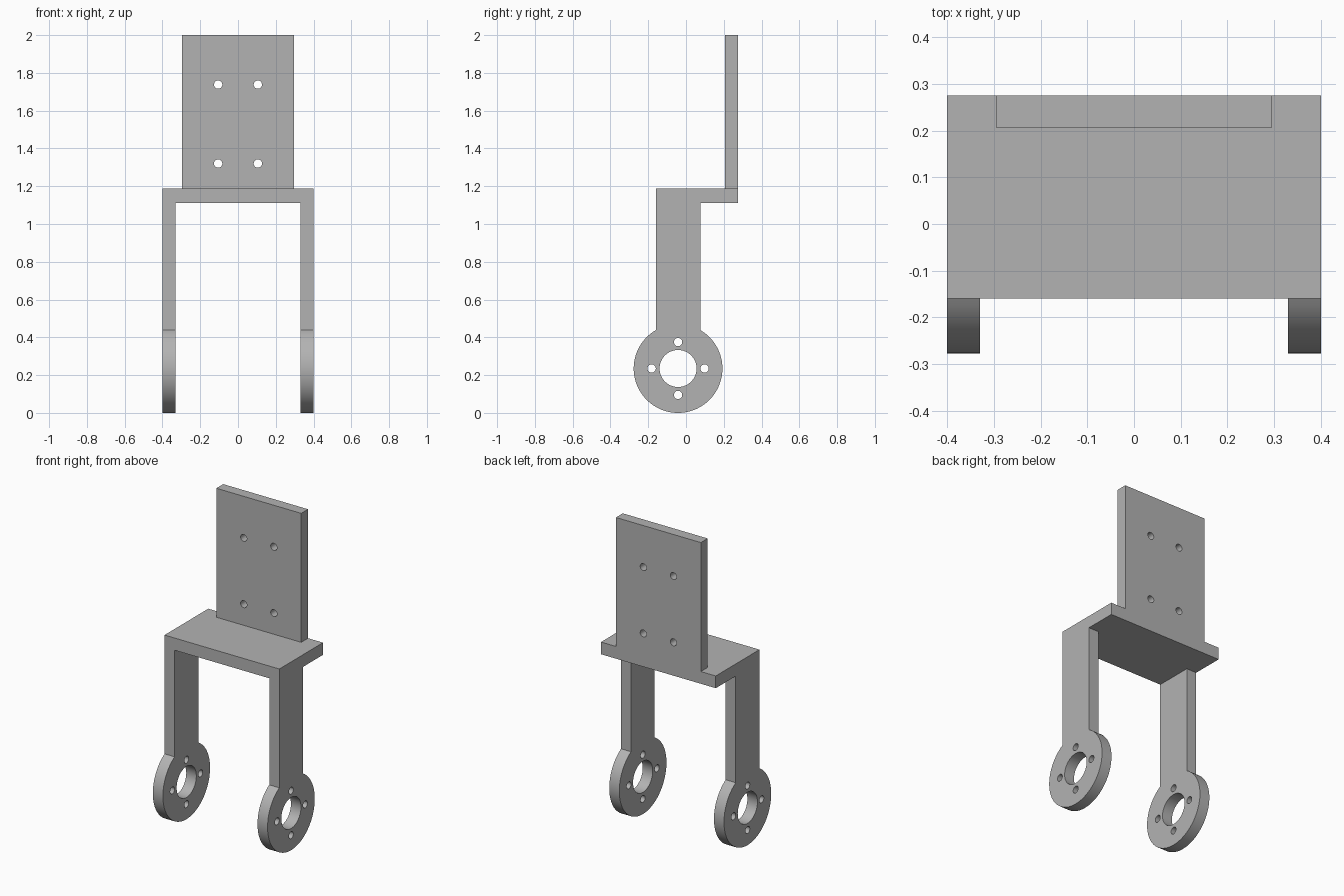
import bpy, bmesh
from math import sin, cos, pi, asin, radians
from mathutils import Vector

cube = bpy.data.objects.get("Cube")
if cube:
    bpy.data.objects.remove(cube, do_unlink=True)

grey = bpy.data.materials.new("plain grey")
grey.use_nodes = True
COLOR = (0.45, 0.45, 0.45, 1)
grey.diffuse_color = COLOR
grey.node_tree.nodes["Principled BSDF"].inputs["Base Color"].default_value = COLOR


def add_prism(bm, points, direction):
    """Extrude a closed outline along a direction."""
    face = bm.faces.new([bm.verts.new(p) for p in points])
    new = bmesh.ops.extrude_face_region(bm, geom=[face])["geom"]
    verts = [v for v in new if isinstance(v, bmesh.types.BMVert)]
    bmesh.ops.translate(bm, verts=verts, vec=direction)


def finish(bm, name):
    bmesh.ops.recalc_face_normals(bm, faces=bm.faces)
    mesh = bpy.data.meshes.new(name)
    bm.to_mesh(mesh)
    bm.free()
    mesh.materials.append(grey)
    obj = bpy.data.objects.new(name, mesh)
    bpy.context.collection.objects.link(obj)
    return obj


def box(name, low, high):
    bm = bmesh.new()
    (x0, y0, z0), (x1, y1, z1) = low, high
    add_prism(bm, [(x0, y0, z0), (x1, y0, z0), (x1, y1, z0), (x0, y1, z0)],
              (0, 0, z1 - z0))
    return finish(bm, name)


def drill(obj, holes, axis):
    """Cut round holes, given as (centre, radius), along the x or y axis."""
    bm = bmesh.new()
    along = Vector((1, 0, 0)) if axis == "x" else Vector((0, 1, 0))
    side = Vector((0, 1, 0)) if axis == "x" else Vector((1, 0, 0))
    up = Vector((0, 0, 1))
    for centre, radius in holes:
        n = 64 if radius > 0.05 else 32
        start = Vector(centre) - along * 0.1
        ring = [start + radius * (side * cos(2 * pi * i / n) + up * sin(2 * pi * i / n))
                for i in range(n)]
        add_prism(bm, ring, along * 0.2)
    cutter = finish(bm, obj.name + "_hole_cutter")
    mod = obj.modifiers.new("holes", "BOOLEAN")
    mod.operation = "DIFFERENCE"
    mod.solver = "EXACT"
    mod.object = cutter
    bpy.context.view_layer.objects.active = obj
    bpy.ops.object.modifier_apply(modifier=mod.name)
    bpy.data.objects.remove(cutter, do_unlink=True)


def smooth(obj):
    bpy.ops.object.select_all(action="DESELECT")
    obj.select_set(True)
    bpy.context.view_layer.objects.active = obj
    bpy.ops.object.shade_smooth_by_angle(angle=radians(25))


# Horizontal shelf and upright back plate
FRONT, BACK, SHELF_LOW, SHELF_TOP = -0.16, 0.275, 1.11, 1.187
box("shelf", (-0.4, FRONT, SHELF_LOW), (0.4, BACK, SHELF_TOP))
back = box("back_plate", (-0.296, 0.207, SHELF_TOP), (0.296, BACK, 2))
drill(back, [((x, 0.24, z), 0.022) for x in (-0.105, 0.105) for z in (1.32, 1.738)], "y")
smooth(back)

# Legs: a straight bar flowing into a drilled round flange
RADIUS, HALF, CY = 0.235, 0.118, -0.042
gap = asin(HALF / RADIUS)
STEPS = 72
for name, x in (("left_leg", 0.33), ("right_leg", -0.4)):
    outline = [(x, CY + HALF, SHELF_LOW), (x, CY - HALF, SHELF_LOW)]
    for i in range(STEPS + 1):
        a = gap + (2 * pi - 2 * gap) * i / STEPS
        outline.append((x, CY - RADIUS * sin(a), RADIUS + RADIUS * cos(a)))
    bm = bmesh.new()
    add_prism(bm, outline, (0.07, 0, 0))
    leg = finish(bm, name)
    mid = x + 0.035
    holes = [((mid, CY, RADIUS), 0.098)]
    holes += [((mid, CY + 0.14 * cos(k * pi / 2), RADIUS + 0.14 * sin(k * pi / 2)), 0.022)
              for k in range(4)]
    drill(leg, holes, "x")
    smooth(leg)
